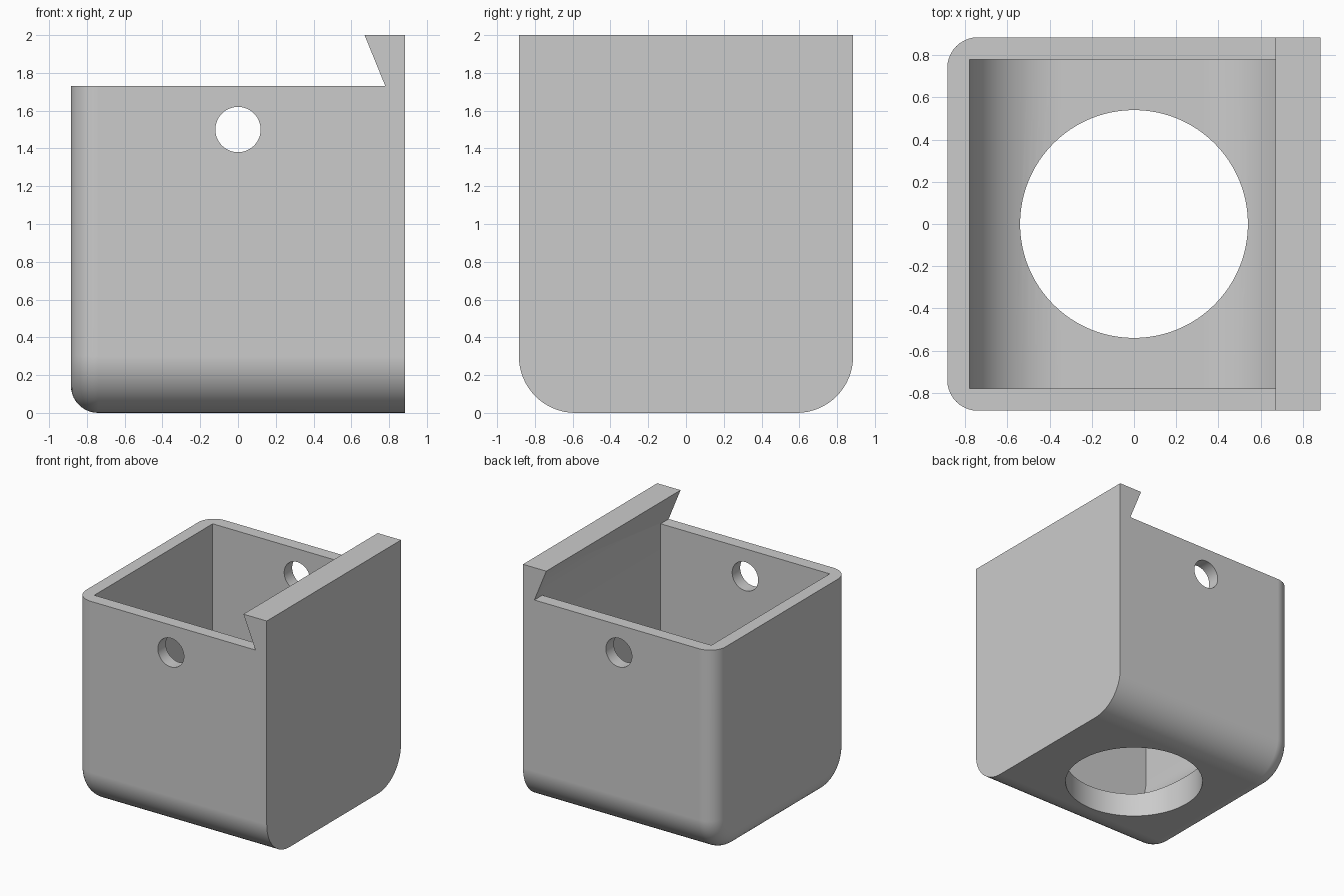
import bpy, bmesh
from math import sin, cos, pi, radians
from mathutils import Matrix

if "Cube" in bpy.data.objects:
    bpy.data.objects.remove(bpy.data.objects["Cube"], do_unlink=True)

HALF, TOP, RIM = 0.885, 2.0, 1.73       # outer half width, lip top, rim height
INNER, FLOOR, COVE = 0.78, 0.2, 0.45    # cavity half width, floor, inner radius

grey = bpy.data.materials.new("light_grey")
grey.use_nodes = True
colour = (0.6, 0.6, 0.6, 1)
grey.diffuse_color = colour
grey.node_tree.nodes["Principled BSDF"].inputs["Base Color"].default_value = colour


def add_object(name, bm):
    bmesh.ops.recalc_face_normals(bm, faces=bm.faces)
    mesh = bpy.data.meshes.new(name)
    bm.to_mesh(mesh)
    bm.free()
    mesh.materials.append(grey)
    obj = bpy.data.objects.new(name, mesh)
    bpy.context.collection.objects.link(obj)
    return obj


def prism(name, profile, half_depth):
    """Extrude an x-z outline symmetrically along y."""
    bm = bmesh.new()
    face = bm.faces.new([bm.verts.new((x, -half_depth, z)) for x, z in profile])
    moved = bmesh.ops.extrude_face_region(bm, geom=[face])["geom"]
    verts = [v for v in moved if isinstance(v, bmesh.types.BMVert)]
    bmesh.ops.translate(bm, verts=verts, vec=(0, 2 * half_depth, 0))
    return add_object(name, bm)


def drill(name, radius, length, matrix, sides):
    bm = bmesh.new()
    bmesh.ops.create_cone(bm, cap_ends=True, segments=sides, radius1=radius,
                          radius2=radius, depth=length, matrix=matrix)
    return add_object(name, bm)


def round_edges(bm, test, radius, segments):
    edges = [e for e in bm.edges if test(*[v.co for v in e.verts])]
    bmesh.ops.bevel(bm, geom=edges, offset=radius, segments=segments,
                    profile=0.5, affect='EDGES', clamp_overlap=False)


# Outer body: rounded underside, then a smaller rounding around the -x face
bm = bmesh.new()
bmesh.ops.create_cube(bm, size=1, matrix=Matrix.Translation((0, 0, TOP / 2))
                      @ Matrix.Diagonal((2 * HALF, 2 * HALF, TOP, 1)))
round_edges(bm, lambda a, b: max(a.z, b.z) < 0.01 and abs(a.x - b.x) > 1, 0.3, 16)
round_edges(bm, lambda a, b: max(a.x, b.x) < -HALF + 0.001
            and min(a.z, b.z) < TOP - 0.01, 0.145, 10)
body = add_object("open_box_body", bm)

# Space above the rim, leaving the slanted lip on the +x wall
slope = (0.67 - INNER) / (TOP - RIM)
notch = prism("lip_notch_cutter", [(-1.2, RIM), (INNER, RIM),
              (INNER + slope * 0.4, RIM + 0.4), (-1.2, RIM + 0.4)], 1.2)

# Cavity with a coved floor
steps = 20
cove = [(INNER - COVE + COVE * sin(t), FLOOR + COVE - COVE * cos(t))
        for t in [pi / 2 * i / steps for i in range(steps + 1)]]
outline = [(-x, z) for x, z in reversed(cove)] + cove
outline += [(INNER, RIM), (0.6, RIM + 0.1), (-INNER, RIM + 0.1)]
cavity = prism("cavity_cutter", outline, INNER)

# Floor opening and the pair of side wall holes
floor_hole = drill("floor_hole_cutter", 0.54, 1.6, Matrix.Translation((0, 0, 0.2)), 96)
side_holes = drill("side_hole_cutter", 0.12, 3,
                   Matrix.Translation((0, 0, 1.5)) @ Matrix.Rotation(pi / 2, 4, 'X'), 48)

bpy.ops.object.select_all(action='DESELECT')
body.select_set(True)
bpy.context.view_layer.objects.active = body
for cutter in (notch, cavity, floor_hole, side_holes):
    cutter.hide_render = True
    mod = body.modifiers.new("cut", 'BOOLEAN')
    mod.operation, mod.solver, mod.object = 'DIFFERENCE', 'EXACT', cutter
    bpy.ops.object.modifier_apply(modifier=mod.name)
    bpy.data.objects.remove(cutter, do_unlink=True)

# Smooth the curves and keep the flats flat
bpy.ops.object.shade_smooth_by_angle(angle=radians(30))
weighted = body.modifiers.new("flat_normals", 'WEIGHTED_NORMAL')
weighted.keep_sharp = True
